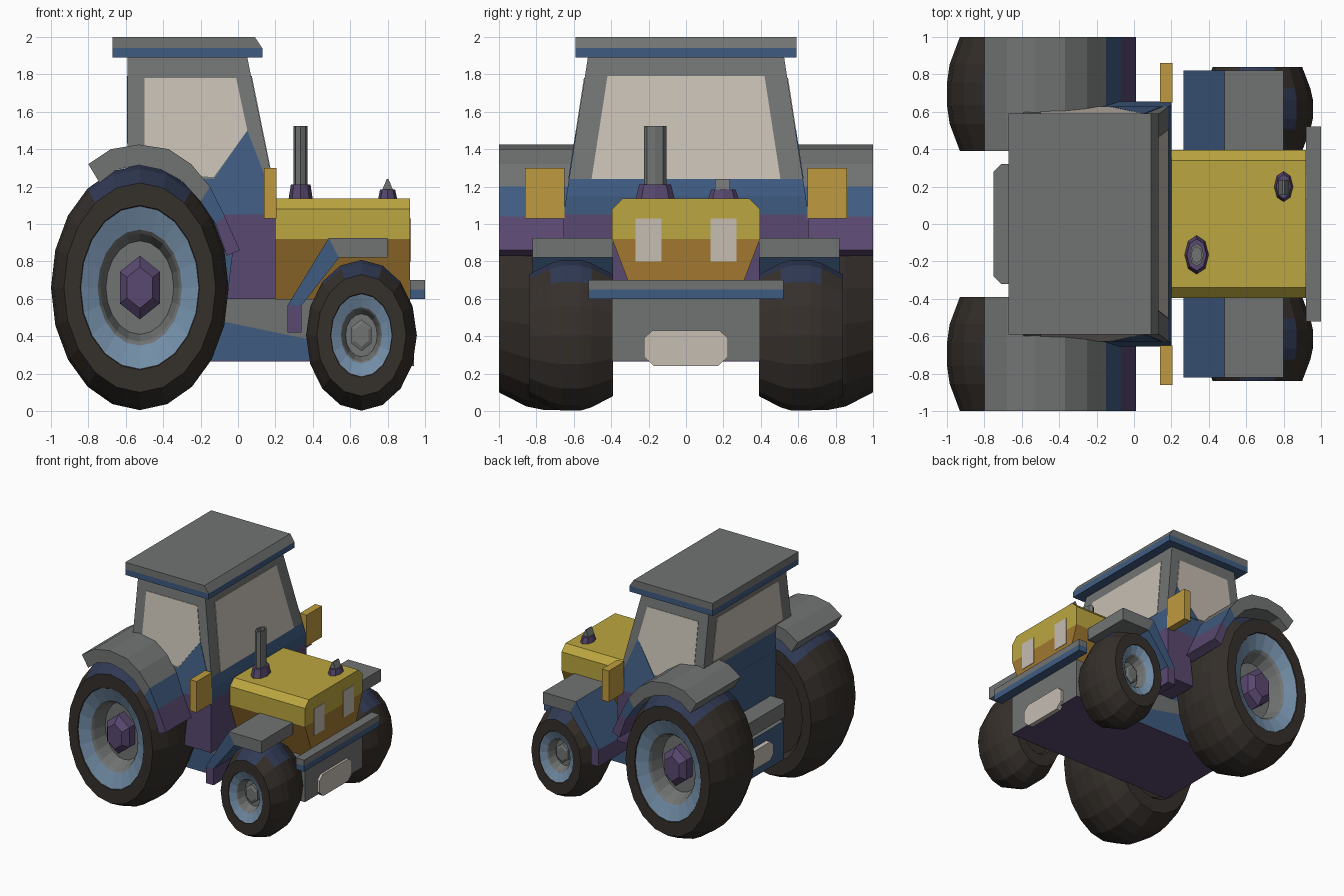
import bpy, bmesh, math

if "Cube" in bpy.data.objects:
    bpy.data.objects.remove(bpy.data.objects["Cube"])

COL = {"blue": (.05, .105, .22), "yellow": (.50, .38, .05), "orange": (.36, .19, .03),
       "amber": (.52, .33, .05), "tyre": (.036, .029, .024), "rim": (.17, .27, .39),
       "purple": (.10, .065, .16), "glass": (.56, .51, .45), "grey": (.165, .175, .17),
       "navy": (.03, .042, .09)}


def material(col):
    m = bpy.data.materials.get(col) or bpy.data.materials.new(col)
    m.diffuse_color = (*COL[col], 1)
    m.use_nodes = True
    m.node_tree.nodes["Principled BSDF"].inputs["Base Color"].default_value = m.diffuse_color
    return m


def finish(name, bm, col):
    bmesh.ops.remove_doubles(bm, verts=bm.verts, dist=1e-5)
    bmesh.ops.recalc_face_normals(bm, faces=bm.faces)
    me = bpy.data.meshes.new(name)
    bm.to_mesh(me)
    bm.free()
    me.materials.append(material(col))
    ob = bpy.data.objects.new(name, me)
    bpy.context.collection.objects.link(ob)
    return ob


def prism(name, pts, a, b, col="grey", axis="y"):
    """Extrude a 2D outline along an axis from a to b (numbers or functions of z)."""
    bm = bmesh.new()
    loops = []
    for e in (a, b):
        ring = []
        for u, v in pts:
            d = e(v) if callable(e) else e
            ring.append(bm.verts.new({"x": (d, u, v), "y": (u, d, v), "z": (u, v, d)}[axis]))
        bm.faces.new(ring)
        loops.append(ring)
    n = len(pts)
    for i in range(n):
        j = (i + 1) % n
        bm.faces.new((loops[0][i], loops[0][j], loops[1][j], loops[1][i]))
    return finish(name, bm, col)


def box(name, x0, x1, y0, y1, z0, z1, col="grey"):
    return prism(name, [(x0, z0), (x1, z0), (x1, z1), (x0, z1)], y0, y1, col)


def lathe(name, prof, n, place, col="grey"):
    """Spin (offset, radius) points; place(offset, c, s) gives the position."""
    bm = bmesh.new()
    rings = []
    for off, r in prof:
        if r == 0:
            rings.append([bm.verts.new(place(off, 0, 0))] * n)
        else:
            rings.append([bm.verts.new(place(off, r * math.cos(2 * math.pi * i / n),
                                             r * math.sin(2 * math.pi * i / n))) for i in range(n)])
    for p, q in zip(rings, rings[1:]):
        for i in range(n):
            j = (i + 1) % n
            vs = list(dict.fromkeys((p[i], p[j], q[j], q[i])))
            if len(vs) > 2:
                bm.faces.new(vs)
    return finish(name, bm, col)


def wheel(name, s, cx, cy, cz, sx, n, tint_z, tyre, rim, hub):
    def place(o, c, d):
        return (cx + d * sx, s * (cy + o), cz + c)
    t = lathe(name + "_tyre", tyre, n, place, "tyre")
    # bluish tread under the fender
    t.data.materials.append(material("navy"))
    for p in t.data.polygons:
        if p.center.z > tint_z and abs(p.normal.y) < .9:
            p.material_index = 1
    lathe(name + "_rim", rim[:2], n, place, "rim")
    lathe(name + "_disc", rim[1:], n, place)
    lathe(name + "_hub", hub, 6, place, "purple" if "rear" in name else "grey")


def cab_w(z):
    return .655 - max(0, z - 1.05) * .155


def neg_cab_w(z):
    return -cab_w(z)


# chassis: two-tone wedges and a floor
prism("chassis_upper", [(-.66, .6), (.92, .6), (.92, .27)], -.395, .395)
prism("chassis_lower", [(-.66, .6), (.92, .27), (-.66, .27)], -.395, .395, "blue")
box("chassis_floor", -.66, .92, -.395, .395, .266, .272, "purple")

# hood
prism("hood", [(-.34, 1.135), (.34, 1.135), (.395, 1.08), (.395, .92), (-.395, .92), (-.395, 1.08)],
      .2, .92, "yellow", "x")
prism("hood_lower", [(-.395, .92), (.395, .92), (.27, .59), (-.27, .59)], .2, .92, "orange", "x")

# cab
box("cab_core", -.59, .19, -.39, .39, .6, 1.2, "blue")
box("cab_back", -.589, -.4, -.39, .39, 1.2, 1.375, "blue")
prism("cab_frame", [(-.59, 1.89), (.05, 1.89), (.182, 1.24), (-.25, 1.24), (-.4, 1.36), (-.59, 1.37)],
      neg_cab_w, cab_w)
prism("cab_waist", [(-.25, 1.24), (.182, 1.24), (.2, 1.15), (.2, 1.05), (-.12, 1.05)],
      neg_cab_w, cab_w, "blue")
prism("cab_lower", [(-.12, 1.05), (.2, 1.05), (.2, .6), (-.06, .6), (-.03, .85)], -.655, .655, "purple")
prism("roof", [(-.67, 2), (.09, 2), (.13, 1.94), (-.67, 1.94)], -.59, .59)
box("roof_edge", -.67, .13, -.59, .59, 1.89, 1.94, "blue")

# front and rear windows
prism("windscreen", [(-.505, 1.24), (.505, 1.24), (.42, 1.79), (-.42, 1.79)],
      lambda z: .03 + .15 * (1.89 - z) / .74, lambda z: .054 + .15 * (1.89 - z) / .74, "glass", "x")
prism("rear_window", [(-.48, 1.43), (.48, 1.43), (.42, 1.79), (-.42, 1.79)], -.594, -.57, "glass", "x")

# bumper and plates
box("front_bumper", .92, 1, -.52, .52, .65, .7)
box("front_bumper_base", .92, 1, -.52, .52, .6, .65, "blue")
prism("front_plate", [(-.17, .24), (.17, .24), (.225, .29), (.225, .39), (.18, .43), (-.18, .43),
                      (-.225, .39), (-.225, .29)], .9, .94, "glass", "x")
prism("rear_step", [(-.59, -.32), (-.71, -.32), (-.75, -.28), (-.75, .28), (-.71, .32), (-.59, .32)],
      .7, .83, "grey", "z")
prism("rear_plate", [(-.16, .36), (.16, .36), (.2, .4), (.2, .48), (.16, .52), (-.16, .52),
                     (-.2, .48), (-.2, .4)], -.7, -.65, "glass", "x")


# exhaust and hood cap
def upright(x, y):
    return lambda o, c, d: (x + c * .62, y + d, o)


lathe("exhaust_base", [(1.13, 0), (1.13, .105), (1.21, .085), (1.21, 0)], 8, upright(.335, -.165), "purple")
lathe("exhaust_pipe", [(1.2, 0), (1.2, .06), (1.525, .06), (1.525, .044), (1.42, .044), (1.42, 0)],
      8, upright(.335, -.165))
lathe("cap_base", [(1.13, 0), (1.13, .083), (1.185, .065), (1.185, 0)], 8, upright(.8, .2), "purple")
prism("cap_top", [(.77, 1.18), (.83, 1.18), (.805, 1.24), (.795, 1.24)], .155, .235)

# paired parts
REAR_FENDER = [(-.8, 1.32), (-.68, 1.4), (-.53, 1.425), (-.37, 1.4), (-.25, 1.32), (-.15, 1.2),
               (-.2, 1.12), (-.3, 1.23), (-.41, 1.29), (-.53, 1.315), (-.65, 1.29), (-.74, 1.22)]
SIDE_WINDOW = [(-.5, 1.78), (-.01, 1.78), (.05, 1.5), (-.13, 1.25), (-.25, 1.26), (-.4, 1.38), (-.5, 1.4)]

for s, side in ((-1, "right"), (1, "left")):
    def skin(z):
        return s * (cab_w(z) + .004)

    def under(z):
        return s * (cab_w(z) - .02)
    prism(f"side_window_{side}", SIDE_WINDOW, under, skin, "glass")
    prism(f"door_corner_{side}", [(-.13, 1.24), (.05, 1.5), (.15, 1.24)], under, skin, "blue")
    # rear fender: arch, front flank, foot
    prism(f"rear_fender_{side}", REAR_FENDER, s * .39, s * 1.0)
    prism(f"rear_fender_flank_{side}", [(-.15, 1.2), (-.07, 1.04), (-.12, 1.0), (-.2, 1.12)],
          s * .39, s * 1.0, "blue")
    prism(f"rear_fender_foot_{side}", [(-.07, 1.04), (.01, .86), (-.06, .83), (-.12, 1.0)],
          s * .39, s * 1.0, "purple")
    # front fender: top, slope, leg
    prism(f"front_fender_{side}", [(.485, .925), (.8, .925), (.8, .82), (.54, .82)], s * .39, s * .82)
    prism(f"front_fender_slope_{side}", [(.265, .565), (.485, .925), (.54, .82), (.34, .565)],
          s * .39, s * .82, "blue")
    prism(f"front_fender_leg_{side}", [(.265, .42), (.265, .565), (.34, .565), (.34, .42)],
          s * .39, s * .82, "purple")
    box(f"mirror_{side}", .14, .205, s * .65, s * .86, 1.03, 1.3, "amber")
    box(f"headlight_{side}", .9, .924, s * .13, s * .27, .8, 1.03, "glass")
    wheel(f"rear_wheel_{side}", s, -.525, .695, .66, .725, 20, 1.14,
          [(.29, .43), (.305, .44), (.305, .56), (.16, .635), (.06, .655), (-.06, .655), (-.16, .635),
           (-.305, .56), (-.305, .44), (-.25, .4), (-.25, 0)],
          [(.3, .44), (.25, .31), (.23, .29), (.12, .25), (.12, 0)],
          [(.1, .17), (.2, .17), (.25, .11), (.25, 0)])
    wheel(f"front_wheel_{side}", s, .66, .615, .405, .735, 16, .7,
          [(.215, .215), (.225, .225), (.225, .325), (.11, .385), (.05, .403), (-.05, .403), (-.11, .385),
           (-.225, .325), (-.225, .22), (-.19, .2), (-.19, 0)],
          [(.22, .22), (.19, .15), (.18, .14), (.11, .115), (.11, 0)],
          [(.09, .085), (.14, .085), (.15, .06), (.15, 0)])
